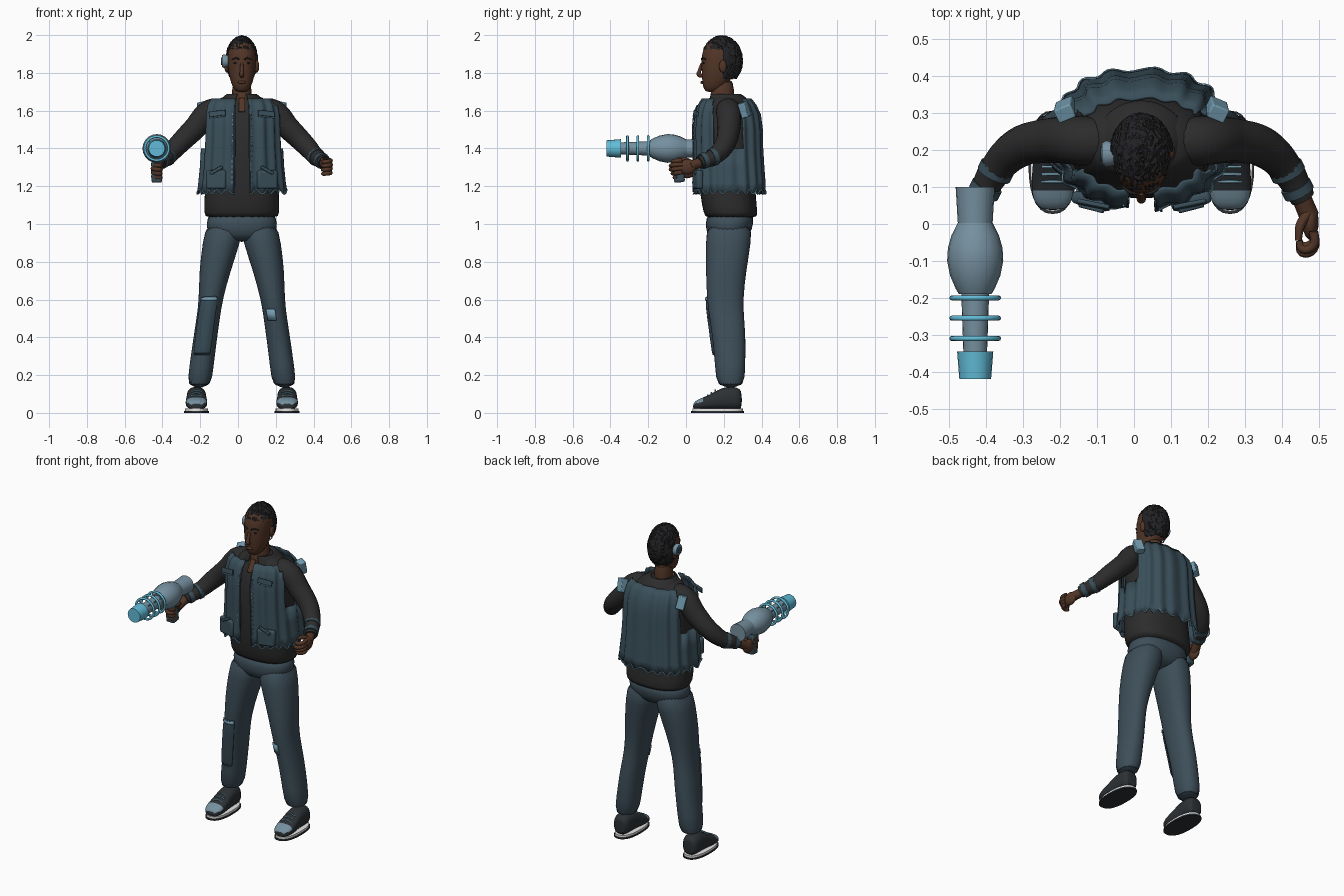
import bpy, bmesh, math, random
from mathutils import Vector

random.seed(4)
cube = bpy.data.objects.get("Cube")
if cube:
    bpy.data.objects.remove(cube, do_unlink=True)
X0 = 0.02          # body centre line
GX, GZ = -0.43, 1.4  # blaster axis
PI = math.pi


def material(name, r, g, b):
    m = bpy.data.materials.new(name)
    m.use_nodes = True
    m.diffuse_color = (r, g, b, 1)
    bsdf = m.node_tree.nodes["Principled BSDF"]
    bsdf.inputs["Base Color"].default_value = (r, g, b, 1)
    bsdf.inputs["Roughness"].default_value = 0.8
    return m


SKIN = material("brown skin", .085, .036, .02)
HAIR = material("black hair", .016, .016, .018)
SHIRT = material("charcoal shirt", .026, .025, .025)
VEST = material("slate vest", .042, .078, .102)
PANTS = material("slate trousers", .047, .077, .1)
STEEL = material("blue grey metal", .18, .28, .35)
CYAN = material("cyan glow", .12, .5, .68)
PALE = material("pale blue trim", .17, .33, .43)
SHOE = material("dark shoe", .025, .03, .034)
WHITE = material("white sole", .8, .8, .8)


def finish(o, name, mat, angle=50):
    o.name = name
    if mat:
        o.data.materials.clear()
        o.data.materials.append(mat)
    bpy.ops.object.select_all(action='DESELECT')
    o.select_set(True)
    bpy.context.view_layer.objects.active = o
    bpy.ops.object.shade_smooth_by_angle(angle=math.radians(angle))
    return o


def ring(st, axis, angles, power=2, amp=0, waves=0):
    """Superellipse cross-section: st = (position on axis, centre a, centre b, radius a, radius b)"""
    t, ca, cb, ra, rb = st
    pts = []
    for a in angles:
        c, s = math.cos(a), math.sin(a)
        k = 1 + amp * math.cos(waves * a)
        u = ca + k * ra * math.copysign(abs(c) ** (2 / power), c)
        v = cb + k * rb * math.copysign(abs(s) ** (2 / power), s)
        pts.append({'z': (u, v, t), 'y': (u, t, v), 'x': (t, u, v)}[axis])
    return pts


def loft(name, stations, mat, axis='z', n=28, arc=None, power=2, amp=0, waves=0,
         skip=None, sub=1, thick=0, move=None):
    bm = bmesh.new()
    count = n if arc is None else n + 1
    a0, a1 = arc or (0, 2 * PI)
    angles = [a0 + (a1 - a0) * i / n for i in range(count)]
    rows = []
    for st in stations:
        pts = ring(st, axis, angles, power, amp, waves)
        rows.append([bm.verts.new(move(Vector(p), a) if move else p) for p, a in zip(pts, angles)])
    for lo, hi in zip(rows, rows[1:]):
        for i in range(n):
            j = (i + 1) % count
            bm.faces.new((lo[i], lo[j], hi[j], hi[i]))
    if arc is None and not thick:
        bm.faces.new(rows[0])
        bm.faces.new(rows[-1])
    bmesh.ops.recalc_face_normals(bm, faces=bm.faces)
    if skip:
        gone = [f for f in bm.faces if skip(f.calc_center_median())]
        bmesh.ops.delete(bm, geom=gone, context='FACES')
    me = bpy.data.meshes.new(name)
    bm.to_mesh(me)
    bm.free()
    o = bpy.data.objects.new(name, me)
    bpy.context.collection.objects.link(o)
    finish(o, name, mat)
    if thick:
        o.modifiers.new("thickness", 'SOLIDIFY').thickness = thick
    if sub:
        m = o.modifiers.new("smooth", 'SUBSURF')
        m.levels = m.render_levels = sub
    return o


def tube(name, pts, mat, detail=4, steps=6, straight=False):
    """Round tube through points (x, y, z, radius)"""
    cu = bpy.data.curves.new(name, 'CURVE')
    cu.dimensions, cu.bevel_depth, cu.bevel_resolution = '3D', 1, detail
    cu.use_fill_caps, cu.resolution_u = True, steps
    sp = cu.splines.new('BEZIER')
    sp.bezier_points.add(len(pts) - 1)
    for bp, p in zip(sp.bezier_points, pts):
        bp.co, bp.radius = p[:3], p[3]
        bp.handle_left_type = bp.handle_right_type = 'VECTOR' if straight else 'AUTO'
    o = bpy.data.objects.new(name, cu)
    bpy.context.collection.objects.link(o)
    bpy.ops.object.select_all(action='DESELECT')
    o.select_set(True)
    bpy.context.view_layer.objects.active = o
    bpy.ops.object.convert(target='MESH')
    return finish(bpy.context.object, name, mat)


def ball(name, loc, size, mat, rot=(0, 0, 0)):
    bpy.ops.mesh.primitive_uv_sphere_add(segments=20, ring_count=12, location=loc, rotation=rot)
    bpy.context.object.scale = size
    return finish(bpy.context.object, name, mat)


def box(name, loc, size, mat, rot=(0, 0, 0), bevel=.004):
    bpy.ops.mesh.primitive_cube_add(size=1, location=loc, rotation=rot)
    o = bpy.context.object
    o.scale = size
    bpy.ops.object.transform_apply(location=False, rotation=False, scale=True)
    m = o.modifiers.new("bevel", 'BEVEL')
    m.width, m.segments = bevel, 2
    return finish(o, name, mat, 30)


# Shirt, collar and hips
loft("shirt", [(1.03, X0, .24, .195, .137), (1.05, X0, .238, .199, .142), (1.14, X0, .222, .2, .148),
               (1.3, X0, .215, .185, .148), (1.48, X0, .217, .185, .145), (1.59, X0, .22, .185, .115),
               (1.655, X0, .22, .14, .085), (1.685, X0, .205, .08, .07)], SHIRT, power=2.4)
loft("collar", [(1.64, X0, .225, .13, .115), (1.67, X0, .22, .1, .1), (1.695, X0, .205, .077, .08),
                (1.685, X0, .2, .062, .066)], SHIRT, arc=(-PI / 2 + .3, PI * 1.5 - .3), thick=.012)
loft("hips", [(1.07, X0, .235, .18, .125), (1., X0, .23, .19, .128), (.94, X0, .225, .18, .115),
              (.905, X0, .22, .1, .07)], PANTS, power=2.3)

# Vest with pleats, arm openings and scalloped trim
vest_st = [(1.17, X0, .23, .232, .187), (1.22, X0, .23, .226, .186), (1.3, X0, .227, .218, .183),
           (1.4, X0, .224, .212, .18), (1.5, X0, .222, .208, .18), (1.58, X0, .22, .206, .172),
           (1.63, X0, .217, .197, .152), (1.665, X0, .215, .175, .128)]
pleat = dict(power=2.5, amp=.032, waves=17)
OPEN = (-PI / 2 + .12, PI * 1.5 - .12)


def scallop(p, a):
    if p.z < 1.2:
        p.z += .012 * math.cos(24 * a)
    return p


loft("vest", vest_st, VEST, n=120, arc=OPEN, sub=0, thick=.008, move=scallop, **pleat,
     skip=lambda c: abs(c.x - X0) > .125 and c.z > 1.4 and abs(c.y - .222) < .08)
hem_angles = [OPEN[0] + (OPEN[1] - OPEN[0]) * i / 120 for i in range(121)]
hem = [scallop(Vector(p), a) for p, a in zip(ring(vest_st[0], 'z', hem_angles, **pleat), hem_angles)]
tube("vest_hem_trim", [(*p, .004) for p in hem], PALE, 1, 1, True)
for side, a in (("left", OPEN[0]), ("right", OPEN[1])):
    edge = [ring(st, 'z', [a], **pleat)[0] for st in vest_st[:-1]]
    tube(side + "_opening_trim", [(x, y - .002, z, .0035) for x, y, z in edge], VEST, 2, 3)
    for i in range(14):
        p = Vector(edge[1]).lerp(Vector(edge[5]), i / 13)
        s = 1 if side == "left" else -1
        box(side + "_stitch", (p.x + s * .012, p.y - .004, p.z), (.006, .006, .01), PALE, bevel=.001)

for side, s in (("left", 1), ("right", -1)):
    def at(dx, y, z, r=None):
        return (X0 + s * dx, y, z) if r is None else (X0 + s * dx, y, z, r)

    # Vest pockets and shoulder tabs
    box(side + "_pocket", at(.135, .062, 1.235), (.11, .035, .1), VEST, (0, 0, s * .25), .012)
    box(side + "_pocket_welt", at(.135, .043, 1.285), (.075, .012, .018), VEST, (0, s * .5, s * .25))
    box(side + "_chest_flap", at(.13, .053, 1.585), (.09, .012, .03), VEST, (-.15, s * .12, s * .2))
    box(side + "_flap_edge", at(.13, .048, 1.567), (.09, .008, .005), PALE, (-.15, s * .12, s * .2), .001)
    box(side + "_shoulder_tab", at(.205, .31, 1.605), (.05, .04, .08), PALE, (.25, s * .2, s * -.4))

    # Sleeve, wrist straps and hand
    tube(side + "_sleeve", [at(.07, .22, 1.595, .06), at(.16, .225, 1.595, .067), at(.25, .226, 1.505, .061),
                            at(.335, .205, 1.42, .054), at(.395, .145, 1.355, .045),
                            at(.437, .07, 1.325, .034)], SHIRT, 6, 8)
    for y, r in ((.145, .048), (.095, .043)):
        k = (.145 - y) / .075 * .042
        tube(side + "_wrist_strap", [at(.389 + k, y + .01, 1.359 - k * .7, r),
                                     at(.4 + k, y - .012, 1.351 - k * .7, r)], VEST, 4, 1, True)
    drop = 0 if s > 0 else -.02
    ball(side + "_palm", at(.458, .005, 1.302 + drop), (.022, .048, .04), SKIN)
    tube(side + "_wrist", [at(.43, .08, 1.326, .026), at(.455, .02, 1.308 + drop, .027)], SKIN)
    for i in range(4):
        z = 1.337 + drop - i * .021
        d = .01 * abs(i - 1)
        tube(side + "_finger", [at(.467, -.02, z, .0125), at(.466, -.068 + d, z - .004, .012),
                                at(.435, -.078 + d, z - .008, .011), at(.427, -.045, z - .008, .009)], SKIN, 3, 4)
    tube(side + "_thumb", [at(.452, .03, 1.325 + drop, .014), at(.43, -.005, 1.34 + drop, .013),
                           at(.425, -.045, 1.342 + drop, .009)], SKIN, 3, 4)

    # Trouser leg
    leg = [(1.02, .085, .232, .1, .122), (.9, .108, .224, .1, .12), (.75, .143, .212, .083, .107),
           (.6, .164, .206, .063, .096), (.5, .178, .216, .062, .092), (.4, .193, .228, .063, .088),
           (.25, .213, .234, .064, .08), (.125, .228, .236, .066, .075)]
    loft(side + "_trouser_leg", [(z, X0 + s * d, *r) for z, d, *r in leg], PANTS, power=2.2)

    # Shoe with white midsole and thin outsole
    sx = X0 + s * .24
    shoe = loft(side + "_shoe", [(y, sx, .018 + h / 2, w, h / 2) for y, w, h in
                                 ((.037, .03, .03), (.055, .05, .05), (.09, .058, .064), (.13, .057, .08),
                                  (.17, .053, .105), (.21, .052, .12), (.27, .053, .12), (.297, .036, .1))],
                None, axis='y', power=2.6)
    for m in (SHOE, STEEL):
        shoe.data.materials.append(m)
    for f in shoe.data.polygons:
        c = f.center
        f.material_index = int(c.y < .095 and f.normal.z > .35 and c.z > .05)
    loft(side + "_midsole", [(z, sx, .168, .061, .134) for z in (.008, .022)], WHITE, power=2.4, sub=0)
    loft(side + "_outsole", [(z, sx, .167, .066, .14) for z in (0, .009)], SHOE, power=2.4, sub=0)
    for y, z in ((.115, .094), (.135, .107), (.155, .12)):
        tube(side + "_lace", [(sx - .03, y, z - .008, .004), (sx, y, z, .004), (sx + .03, y, z - .008, .004)], PALE, 2)

    # Facial features and ear
    ball(side + "_ear", at(.08, .195, 1.835), (.012, .02, .033), SKIN)
    ball(side + "_eye", at(.03, .094, 1.853), (.014, .007, .006), HAIR)
    tube(side + "_eyebrow", [at(.012, .083, 1.871, .004), at(.03, .086, 1.878, .005),
                             at(.052, .104, 1.872, .003)], HAIR, 2)

# Knee patches
loft("shin_patch", [(.3, -.183, .23, .072, .092), (.45, -.165, .222, .072, .102), (.56, -.149, .209, .072, .106),
                    (.62, -.142, .207, .068, .102)], VEST, arc=(-2.5, -1.0), n=12, thick=.008)
loft("shin_patch_edge", [(.595, -.143, .207, .074, .107), (.612, -.142, .207, .073, .106)],
     PALE, arc=(-2.4, -1.1), n=12, thick=.004, sub=0)
loft("knee_patch", [(.49, .2, .217, .066, .096), (.55, .191, .211, .066, .097)], PALE,
     arc=(-2.2, -1.5), n=8, thick=.006, sub=0)

# Neck and head
loft("neck", [(1.59, X0, .185, .05, .075), (1.65, X0, .188, .052, .062), (1.78, X0, .2, .053, .06)], SKIN)
box("open_neckline", (X0, .108, 1.63), (.036, .012, .08), SKIN, (-.5, 0, 0))
loft("head", [(1.698, X0, .14, .022, .028), (1.71, X0, .143, .04, .048), (1.745, X0, .155, .057, .069),
              (1.79, X0, .168, .068, .084), (1.84, X0, .178, .074, .097), (1.9, X0, .183, .077, .1),
              (1.95, X0, .187, .066, .088), (1.982, X0, .188, .036, .05)], SKIN, power=2.2)
tube("nose", [(X0, .085, 1.85, .008), (X0, .071, 1.81, .01), (X0, .068, 1.793, .013),
              (X0, .086, 1.782, .01)], SKIN, 3)
ball("lips", (X0, .085, 1.75), (.023, .009, .008), SKIN)

# Short textured hair, trimmed to a hairline
bpy.ops.mesh.primitive_ico_sphere_add(subdivisions=5, radius=1)
hair = bpy.context.object
bm = bmesh.new()
bm.from_mesh(hair.data)
for v in bm.verts:
    k = 1 + random.uniform(-.03, .03)
    v.co = Vector((X0 + .086 * k * v.co.x, .19 + .11 * k * v.co.y, 1.865 + .132 * k * v.co.z))
gone = [v for v in bm.verts if not (v.co.z > 1.92 or (v.co.y > .19 and v.co.z > 1.765))]
bmesh.ops.delete(bm, geom=gone, context='VERTS')
bm.to_mesh(hair.data)
bm.free()
finish(hair, "hair", HAIR, 25)

# Earpiece on the right ear
loft("earpiece", [(x, .19, 1.862, r, r) for x, r in ((-.05, .03), (-.075, .036), (-.086, .03))], STEEL, axis='x', sub=0)
loft("earpiece_cap", [(x, .19, 1.862, .019, .019) for x in (-.085, -.091)], VEST, axis='x', sub=0)

# Blaster
def gun(name, prof, mat, n=20, sub=0):
    return loft(name, [(y, GX, GZ, r, r) for y, r in prof], mat, axis='y', n=n, sub=sub)


gun("blaster_stock", ((.1, .053), (0, .047)), STEEL)
gun("blaster_body", ((.005, .046), (-.03, .064), (-.065, .074), (-.1, .076), (-.14, .068), (-.175, .053),
                     (-.19, .044)), STEEL)
gun("blaster_barrel", ((-.18, .038), (-.35, .032)), STEEL)
gun("blaster_muzzle", ((-.345, .049), (-.42, .043)), CYAN)
for y in (-.2, -.255, -.31):
    bpy.ops.mesh.primitive_torus_add(location=(GX, y, GZ), rotation=(PI / 2, 0, 0), major_radius=.063,
                                     minor_radius=.007, major_segments=28, minor_segments=8)
    finish(bpy.context.object, "blaster_ring", CYAN)
    for i in range(4):
        a = PI / 4 + i * PI / 2
        c, d = math.cos(a), math.sin(a)
        tube("ring_spoke", [(GX + r * c, y, GZ + r * d, .004) for r in (.03, .062)], CYAN, 1, 1, True)
box("blaster_grip", (GX, -.04, 1.28), (.056, .058, .12), VEST, (.1, 0, 0), .01)
